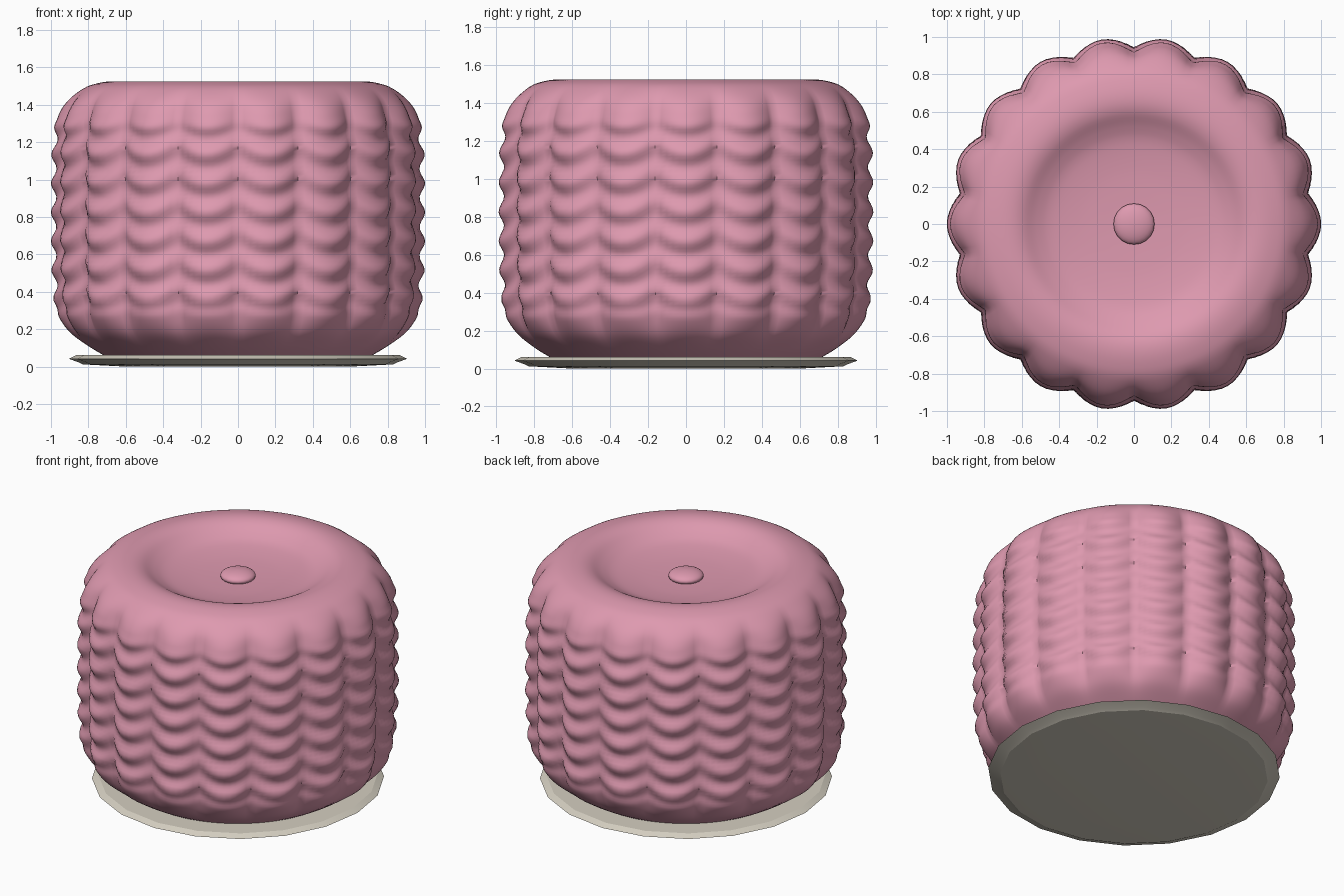
import bpy, bmesh, math

if "Cube" in bpy.data.objects:
    bpy.data.objects.remove(bpy.data.objects["Cube"])


def material(name, rgb):
    m = bpy.data.materials.new(name)
    m.diffuse_color = (*rgb, 1)
    m.use_nodes = True
    m.node_tree.nodes["Principled BSDF"].inputs["Base Color"].default_value = m.diffuse_color
    return m


PINK = material("pink_wool", (0.73, 0.32, 0.43))
BEIGE = material("beige_base", (0.66, 0.62, 0.53))


def lathe(name, profile, sides, mat, relief=None, turn=0.0):
    """Revolve (radius, z) points; relief(angle, z, radius) shifts the radius."""
    bm = bmesh.new()
    rings = []
    for r, z in profile:
        ring = []
        for i in range(sides):
            a = turn + 2 * math.pi * i / sides
            rr = r + (relief(a, z, r) if relief else 0)
            ring.append(bm.verts.new((rr * math.cos(a), rr * math.sin(a), z)))
        rings.append(ring)
    for lo, hi in zip(rings, rings[1:]):
        for i in range(sides):
            j = (i + 1) % sides
            bm.faces.new((lo[i], lo[j], hi[j], hi[i]))
    bm.faces.new(rings[0][::-1])
    bm.faces.new(rings[-1])
    mesh = bpy.data.meshes.new(name)
    bm.to_mesh(mesh)
    bm.free()
    mesh.materials.append(mat)
    obj = bpy.data.objects.new(name, mesh)
    bpy.context.collection.objects.link(obj)
    return obj


def smooth(obj, angle):
    bpy.ops.object.select_all(action='DESELECT')
    obj.select_set(True)
    bpy.context.view_layer.objects.active = obj
    bpy.ops.object.shade_smooth_by_angle(angle=math.radians(angle))


def refine(points, step):
    """Catmull-Rom resampling of a profile."""
    out = []
    for i in range(len(points) - 1):
        p0, p1 = points[max(i - 1, 0)], points[i]
        p2, p3 = points[i + 1], points[min(i + 2, len(points) - 1)]
        n = max(1, round(math.dist(p1, p2) / step))
        for k in range(n):
            t = k / n
            out.append(tuple(
                0.5 * (2 * b + (c - a) * t + (2 * a - 5 * b + 4 * c - d) * t * t
                       + (3 * b - a - 3 * c + d) * t ** 3)
                for a, b, c, d in zip(p0, p1, p2, p3)))
    return out + [points[-1]]


def ramp(x, a, b):
    t = min(1, max(0, (x - a) / (b - a)))
    return t * t * (3 - 2 * t)


RIBS, PITCH = 18, 0.155


def knit(angle, z, r):
    """Vertical ribs crossed by rows of V-shaped stitches."""
    rib = abs(math.cos(angle * RIBS / 2))
    rib_fade = ramp(z, 0.08, 0.32) * (1 - ramp(z, 1.32, 1.52)) * ramp(r, 0.65, 0.9)
    v = 2 * abs((angle * RIBS / (2 * math.pi) + 0.5) % 1 - 0.5)
    row = 0.5 + 0.5 * math.cos(2 * math.pi * (z - 0.36 - 0.07 * v * v) / PITCH)
    row_fade = ramp(z, 0.26, 0.36) * (1 - ramp(z, 1.24, 1.36))
    lift = 0.03 * (row - 1) * row_fade * (0.25 + 0.75 * math.sin(math.pi * (0.5 + 0.42 * v)))
    return 0.055 * (rib - 1) * rib_fade + lift


# Knitted cushion body with a dished top
side = refine([(0.70, 0.05), (0.80, 0.11), (0.90, 0.185), (0.965, 0.28), (0.99, 0.38),
               (1.0, 0.6), (1.0, 1.0), (0.995, 1.2), (0.975, 1.31), (0.92, 1.41),
               (0.83, 1.485), (0.75, 1.515), (0.67, 1.525), (0.60, 1.512), (0.52, 1.47),
               (0.44, 1.44), (0.3, 1.42), (0.15, 1.412), (0.03, 1.41)], 0.02)
smooth(lathe("cushion", side, 180, PINK, knit), 60)

# Flattened button in the dish
button = [(0.11 * math.cos(t), 1.425 + 0.04 * math.sin(t))
          for t in (math.radians(d) for d in range(-80, 89, 12))]
smooth(lathe("button", button, 20, PINK), 50)

# Thin bevelled base plate
plate = [(0.60, 0.0), (0.83, 0.012), (0.85, 0.022), (0.905, 0.042), (0.865, 0.062)]
smooth(lathe("base_plate", plate, 20, BEIGE), 20)
